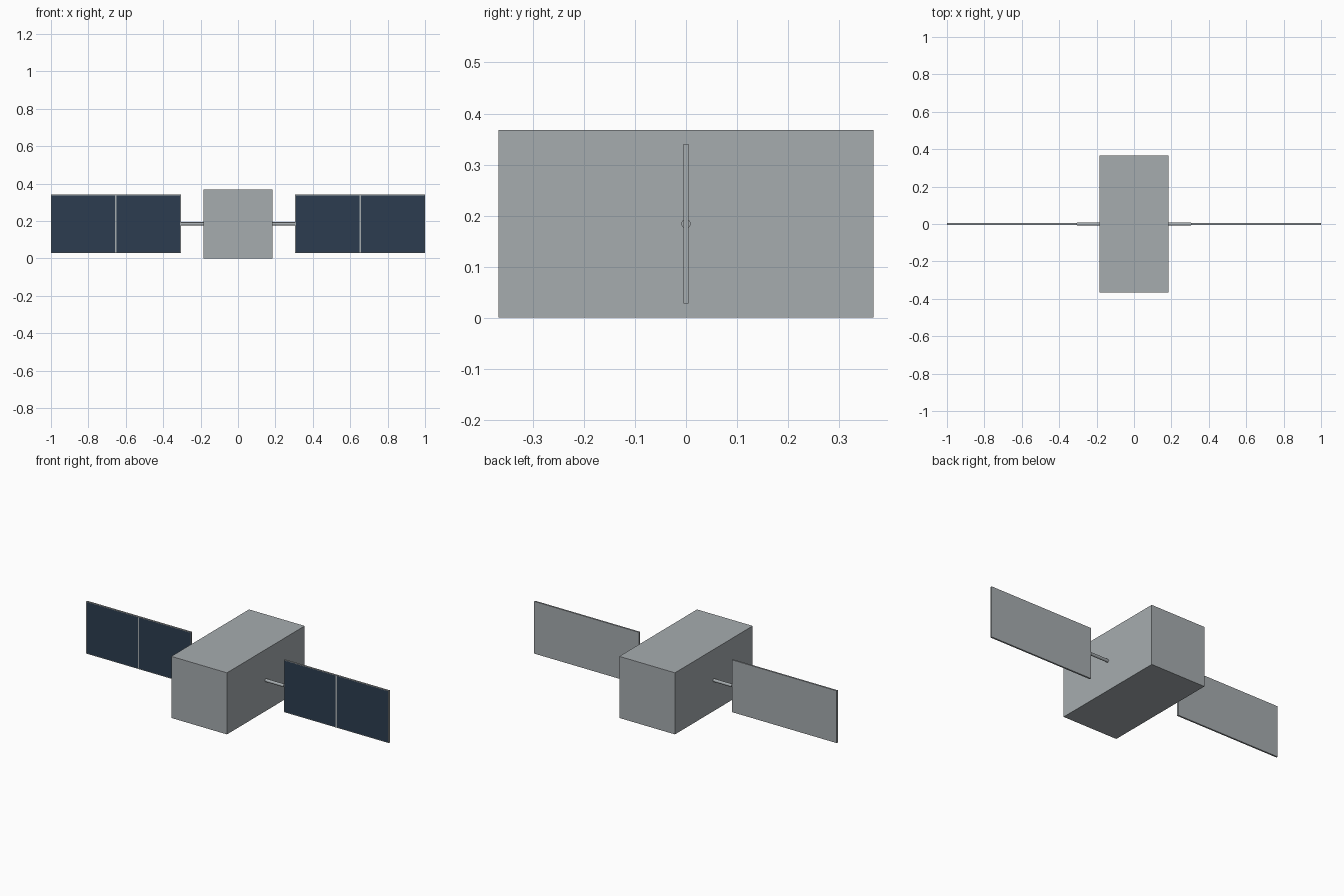
import bpy, bmesh
from mathutils import Matrix, Vector

if "Cube" in bpy.data.objects:
    bpy.data.objects.remove(bpy.data.objects["Cube"], do_unlink=True)


def material(name, rgb):
    mat = bpy.data.materials.new(name)
    mat.use_nodes = True
    mat.diffuse_color = (*rgb, 1)
    mat.node_tree.nodes["Principled BSDF"].inputs["Base Color"].default_value = (*rgb, 1)
    return mat


grey = material("light grey metal", (0.381, 0.413, 0.429))
navy = material("dark blue cells", (0.025, 0.046, 0.079))

BODY = 0.368        # width and height of the body
MID = BODY / 2      # height of the centre line
INNER, OUTER = 0.306, 1.0
PANEL_H, PANEL_T = 0.312, 0.01


def box(bm, centre, size):
    bmesh.ops.create_cube(bm, size=1, matrix=Matrix.Translation(centre) @ Matrix.Diagonal((*size, 1)))


def finish(bm, name, mats):
    mesh = bpy.data.meshes.new(name)
    bm.to_mesh(mesh)
    bm.free()
    obj = bpy.data.objects.new(name, mesh)
    for mat in mats:
        mesh.materials.append(mat)
    bpy.context.collection.objects.link(obj)
    return obj


# Main body
bm = bmesh.new()
box(bm, (0, 0, MID), (BODY, BODY * 2 - 0.002, BODY))
finish(bm, "body", [grey])

for side, label in ((1, "left"), (-1, "right")):
    # Solar panel: split in two, with the front faces inset as cells
    bm = bmesh.new()
    centre = Vector((side * (INNER + OUTER) / 2, 0, MID))
    box(bm, centre, (OUTER - INNER, PANEL_T, PANEL_H))
    bmesh.ops.bisect_plane(bm, geom=bm.verts[:] + bm.edges[:] + bm.faces[:],
                           plane_co=centre, plane_no=(1, 0, 0))
    bm.normal_update()
    cells = [f for f in bm.faces if f.normal.y < -0.9]
    bmesh.ops.inset_individual(bm, faces=cells, thickness=0.005)
    for f in cells:
        f.material_index = 1
    finish(bm, label + "_solar_panel", [grey, navy])

    # Round strut from the body to the panel
    bpy.ops.mesh.primitive_cylinder_add(
        vertices=16, radius=0.009, depth=INNER - MID + 0.01,
        location=(side * (INNER + MID - 0.01) / 2, 0, MID), rotation=(0, 1.570796, 0))
    strut = bpy.context.object
    strut.name = label + "_strut"
    strut.data.materials.append(grey)
    bpy.ops.object.shade_smooth_by_angle()
